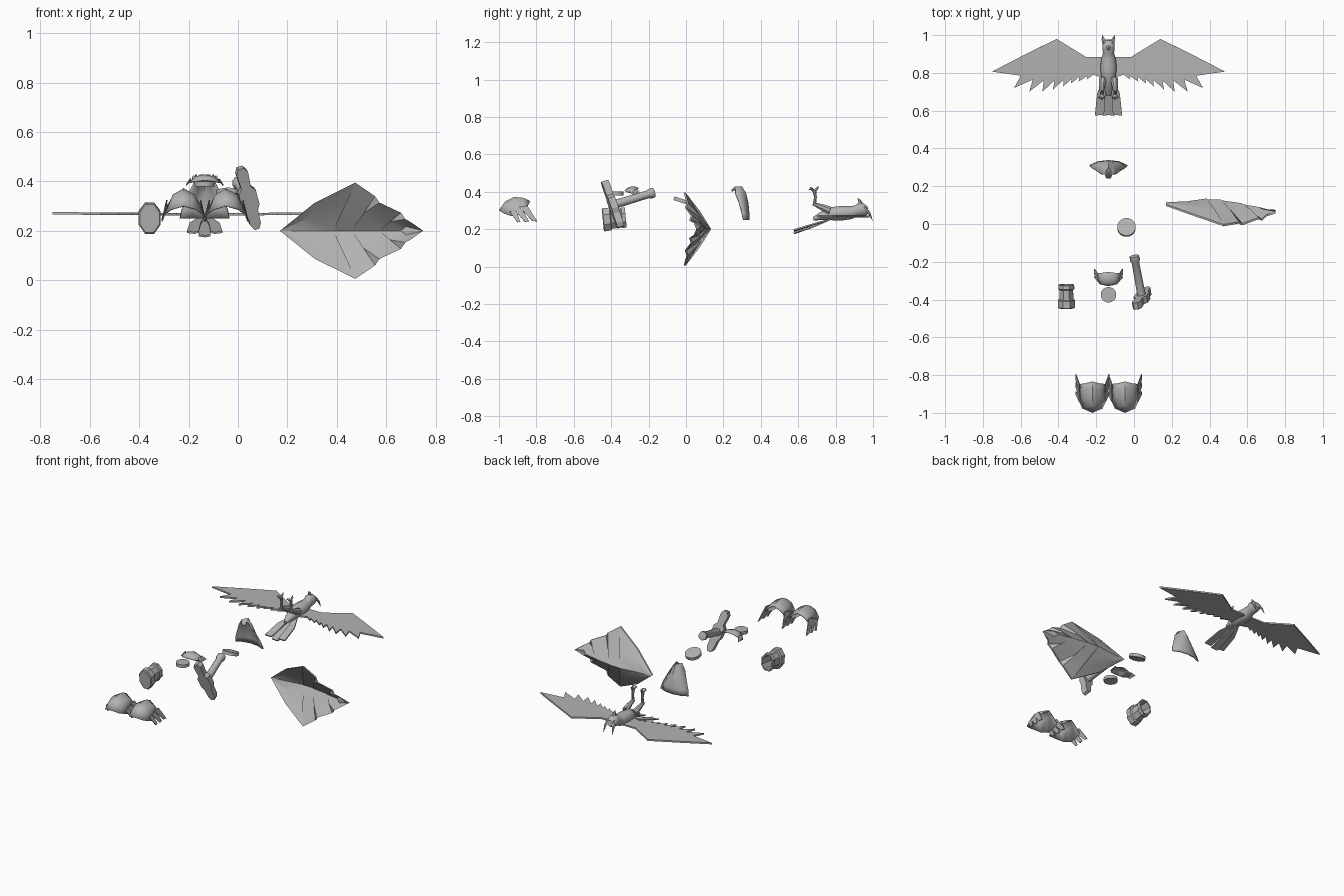
import bpy, bmesh, math
from mathutils import Vector, Matrix

if "Cube" in bpy.data.objects:
    bpy.data.objects.remove(bpy.data.objects["Cube"])

grey = bpy.data.materials.new("plain_grey")
grey.diffuse_color = (0.45, 0.45, 0.45, 1)
grey.use_nodes = True
grey.node_tree.nodes["Principled BSDF"].inputs["Base Color"].default_value = grey.diffuse_color


def build(name, verts, faces, smooth=None, thick=0.0, offset=0.0):
    me = bpy.data.meshes.new(name)
    me.from_pydata([tuple(v) for v in verts], [], faces)
    bm = bmesh.new()
    bm.from_mesh(me)
    bmesh.ops.remove_doubles(bm, verts=bm.verts, dist=0.0004)
    bmesh.ops.recalc_face_normals(bm, faces=bm.faces)
    bm.to_mesh(me)
    bm.free()
    me.materials.append(grey)
    ob = bpy.data.objects.new(name, me)
    bpy.context.collection.objects.link(ob)
    if thick:
        m = ob.modifiers.new("thickness", 'SOLIDIFY')
        m.thickness, m.offset = thick, offset
    if smooth:
        bpy.ops.object.select_all(action='DESELECT')
        ob.select_set(True)
        bpy.context.view_layer.objects.active = ob
        bpy.ops.object.shade_smooth_by_angle(angle=math.radians(smooth))
    return ob


def grid_faces(rows, cols, wrap=False):
    n = cols if wrap else cols - 1
    return [(r * cols + c, r * cols + (c + 1) % cols, (r + 1) * cols + (c + 1) % cols,
             (r + 1) * cols + c) for r in range(rows - 1) for c in range(n)]


def loft(name, path, sides, smooth=40, up=None):
    """Closed tube through (centre, radius_a, radius_b) rings, capped at both ends."""
    verts = []
    axis = (Vector(path[-1][0]) - Vector(path[0][0])).normalized()
    a = axis.cross(Vector(up or (0, 0, 1))).normalized()
    b = a.cross(axis)
    for c, ra, rb in path:
        for k in range(sides):
            t = math.tau * (k + 0.5) / sides
            verts.append(Vector(c) + a * ra * math.cos(t) + b * rb * math.sin(t))
    faces = grid_faces(len(path), sides, True)
    faces += [tuple(range(sides)), tuple(range(len(verts) - sides, len(verts)))]
    return build(name, verts, faces, smooth)


# ---------- bird, belly up ----------
BX = -0.135
body = [(0.68, .255, .012, .010), (0.72, .270, .026, .022), (0.77, .282, .038, .036),
        (0.83, .285, .045, .040), (0.88, .288, .038, .036), (0.905, .295, .030, .032),
        (0.93, .305, .034, .038), (0.955, .305, .032, .034), (0.975, .302, .018, .018)]
loft("bird_body", [((BX, y, z), a, b) for y, z, a, b in body], 12)
loft("bird_beak", [((BX, .935, .33), .013, .013), ((BX, .928, .352), .008, .008),
                   ((BX, .918, .366), .001, .001)], 6, up=(0, 1, 0))

lead = [(.02, .885), (.12, .885), (.275, .98), (.45, .893), (.617, .807)]
tips = [(.50, .72), (.42, .70), (.35, .70), (.295, .71), (.24, .727), (.20, .743),
        (.158, .754), (.116, .765)]
notches = [(.465, .785), (.40, .765), (.343, .76), (.285, .76), (.237, .765), (.195, .77),
           (.153, .78), (.11, .785)]
outline = lead + [p for pair in zip(notches, tips) for p in pair] + [(.08, .79), (.02, .77)]

for s, side in ((-1, "left"), (1, "right")):
    # wing with a feathered trailing edge
    build(side + "_wing", [(BX + s * x, y, .266 + .008 * x) for x, y in outline],
          [tuple(range(len(outline)))], thick=.010)
    # head tuft
    loft(side + "_tuft", [((BX + s * .020, .955, .318), .013, .009),
                          ((BX + s * .028, .980, .285), .009, .006),
                          ((BX + s * .032, .998, .245), .001, .001)], 5)
    # leg and talons
    lx = BX + s * .035
    loft(side + "_thigh", [((lx - s * .005, .77, .30), .022, .022),
                           ((lx, .725, .318), .016, .018), ((lx, .69, .332), .010, .010)], 8)
    loft(side + "_shin", [((lx, .685, .325), .010, .010), ((lx, .692, .37), .008, .008),
                          ((lx, .686, .405), .011, .011)], 8, up=(0, 1, 0))
    for k, (dx, dy) in enumerate([(-.016, -.022), (0, -.030), (.016, -.022), (0, .022)]):
        loft(side + "_claw_%d" % k, [((lx, .686, .402), .008, .008),
                                     ((lx + dx * .7, .686 + dy * .7, .418), .007, .007),
                                     ((lx + dx, .686 + dy, .430 - .02 * (k != 3)), .001, .001)],
             5, up=(0, 1, 0))

# tail fan of three feathers
for s in (-1, 0, 1):
    dz = -.006 if s == 0 else .008
    build("tail_feather_%d" % (s + 1),
          [(BX + s * .012 - .012, .77, .252), (BX + s * .012 + .012, .77, .252),
           (BX + s * .038 + .022, .69, .222 + dz), (BX + s * .048 + .024, .575, .187 + dz),
           (BX + s * .042, .578, .183 + dz), (BX + s * .048 - .024, .575, .187 + dz),
           (BX + s * .038 - .022, .69, .222 + dz)], [tuple(range(7))], thick=.008)

# ---------- large folded fan shell ----------
# columns: ridge x, ridge y, rim x, rim y, rim height
cols = [(.17, .105, .17, .105, 0), (.28, .12, .31, .055, .113), (.385, .135, .475, -.002, .195),
        (.46, .130, .555, .012, .140), (.57, .110, .66, .035, .073), (.66, .09, .70, .05, .035),
        (.75, .065, .75, .065, 0)]


def fan_side(s):
    out = []
    for i, (rx, ry, mx, my, mz) in enumerate(cols):
        # doubled columns leave a step where one plate overlaps the next
        steps = (0, -.014) if 2 <= i <= 4 else (0,)
        for st in steps:
            shift = .018 if st and i > 2 else 0
            drop = .026 if st and i > 2 else 0
            out.append([Vector((rx, ry + st * .3, .2)),
                        Vector((rx * .5 + mx * .5, ry * .48 + my * .52 + .010 + st, .2 + s * mz * .5)),
                        Vector((mx + shift, my + st * .6 if i != 2 else my, .2 + s * (mz - drop)))])
    return out


for s, label in ((1, "upper"), (-1, "lower")):
    rows = fan_side(s)
    back = [p for r in rows for p in r]
    front = [p - Vector((0, .010, 0)) for p in back]
    n, m = len(rows), len(back)
    f = grid_faces(n, 3)
    f += [tuple(m + k for k in reversed(q)) for q in f]
    f += [(r * 3 + 2, (r + 1) * 3 + 2, m + (r + 1) * 3 + 2, m + r * 3 + 2) for r in range(n - 1)]
    f += [(0, 1, m + 1, m), (1, 2, m + 2, m + 1)]
    e = (n - 1) * 3
    f += [(e, e + 1, m + e + 1, m + e), (e + 1, e + 2, m + e + 2, m + e + 1)]
    build("fan_shell_" + label, back + front, f, 30)


# ---------- winged guards ----------
def winged_guard(name, loc, scale):
    rows = [[(0, -.10, .065)] * 3,
            [(0, -.068, .11), (.035, -.068, .096), (.052, -.078, .05)],
            [(0, -.022, .135), (.043, -.022, .11), (.072, -.033, .035)],
            [(0, .028, .130), (.043, .028, .106), (.076, .015, .045)],
            [(0, .063, .113), (.038, .054, .092), (.074, .050, .060)]]
    place = lambda p: Vector(loc) + Vector([a * b for a, b in zip(p, scale)])
    verts = []
    for r in rows:
        line = [(-x, y, z) for x, y, z in r[:0:-1]] + r
        verts += [place(p) for p in line]
    build(name + "_dome", verts, grid_faces(5, 5), 40, thick=.005 * scale[0])
    # three swept feathers on each side
    feathers = [((-.045, .06), (-.01, .065), (.012, .004), (-.004, .002)),
                ((-.02, .07), (.02, .075), (.058, .008), (.035, .004)),
                ((.005, .085), (.05, .09), (.103, .006), (.075, .010))]
    for s in (-1, 1):
        for k, quad in enumerate(feathers):
            pts = [place((s * (.068 + .02 * (i > 1)), y, z)) for i, (y, z) in enumerate(quad)]
            build("%s_feather_%d_%d" % (name, s + 1, k), pts, [(0, 1, 2, 3)], thick=.005 * scale[0])


winged_guard("left_guard", (-.22, -.898, .235), (1, 1, 1))
winged_guard("right_guard", (-.048, -.898, .235), (1, 1, 1))
winged_guard("small_emblem", (-.135, -.283, .383), (.85, .45, .32))

# ---------- hooded plate ----------
plate = [(.25, .335, [(.055, .328), (.10, .308)]), (.285, .335, [(.048, .325), (.092, .300)]),
         (.34, .330, [(.036, .315), (.068, .285)]), (.39, .318, [(.024, .30), (.043, .265)]),
         (.425, .298, [(.010, .285), (.020, .262)])]
verts = []
for z, y, half in plate:
    verts += [(BX - x, yy, z) for x, yy in half[::-1]] + [(BX, y, z)] + [(BX + x, yy, z) for x, yy in half]
verts += [(BX + x, .243, .404) for x in (-.012, -.006, 0, .006, .012)]
build("hooded_plate", verts, grid_faces(6, 5), 40, thick=.008)


# ---------- two discs ----------
def disc(name, loc, r, tilt):
    n = Matrix.Rotation(tilt, 3, 'X') @ Vector((0, 0, .010))
    c = Vector(loc)
    loft(name, [(c - n, r, r), (c + n, r, r)], 24, up=(0, 1, 0))


disc("small_disc", (-.135, -.375, .39), .041, 0)
disc("large_disc", (-.04, -.018, .35), .049, math.radians(-18))

# ---------- eight-sided cup, open to the back ----------
cup = [(-.445, .043, .062), (-.44, .048, .068), (-.405, .048, .066), (-.40, .040, .057),
       (-.348, .039, .054), (-.342, .046, .060), (-.322, .044, .057), (-.322, .036, .048),
       (-.42, .034, .046)]
loft("cup", [((-.358, y, .25 + (y + .445) * .1), a, b) for y, a, b in cup], 8, 30)

# ---------- grip with crossguard ----------
tail_end, neck = Vector((.001, -.168, .397)), Vector((.045, -.405, .325))
grip = [(0, .016), (.01, .026), (.09, .028), (.15, .021), (.8, .023), (1, .026)]
loft("grip", [(tail_end.lerp(neck, t), r, r) for t, r in grip], 10)
axis = (tail_end - neck).normalized()
along = Vector((.065, .08, -.245)).normalized()
along = (along - axis * along.dot(axis)).normalized()
across = axis.cross(along)
centre = Vector((.042, -.392, .332))
bar = [(-.135, .012), (-.115, .024), (-.05, .020), (-.03, .036), (.03, .036), (.055, .024),
       (.11, .022), (.132, .010)]
ring = bar + [(u, -w) for u, w in bar[::-1]]
N = len(ring)
pts = [centre + along * u + across * w + axis * d for d in (-.019, .019) for u, w in ring]
build("crossguard", pts, [tuple(range(N)), tuple(range(N, 2 * N))] +
      [(k, (k + 1) % N, N + (k + 1) % N, N + k) for k in range(N)])
